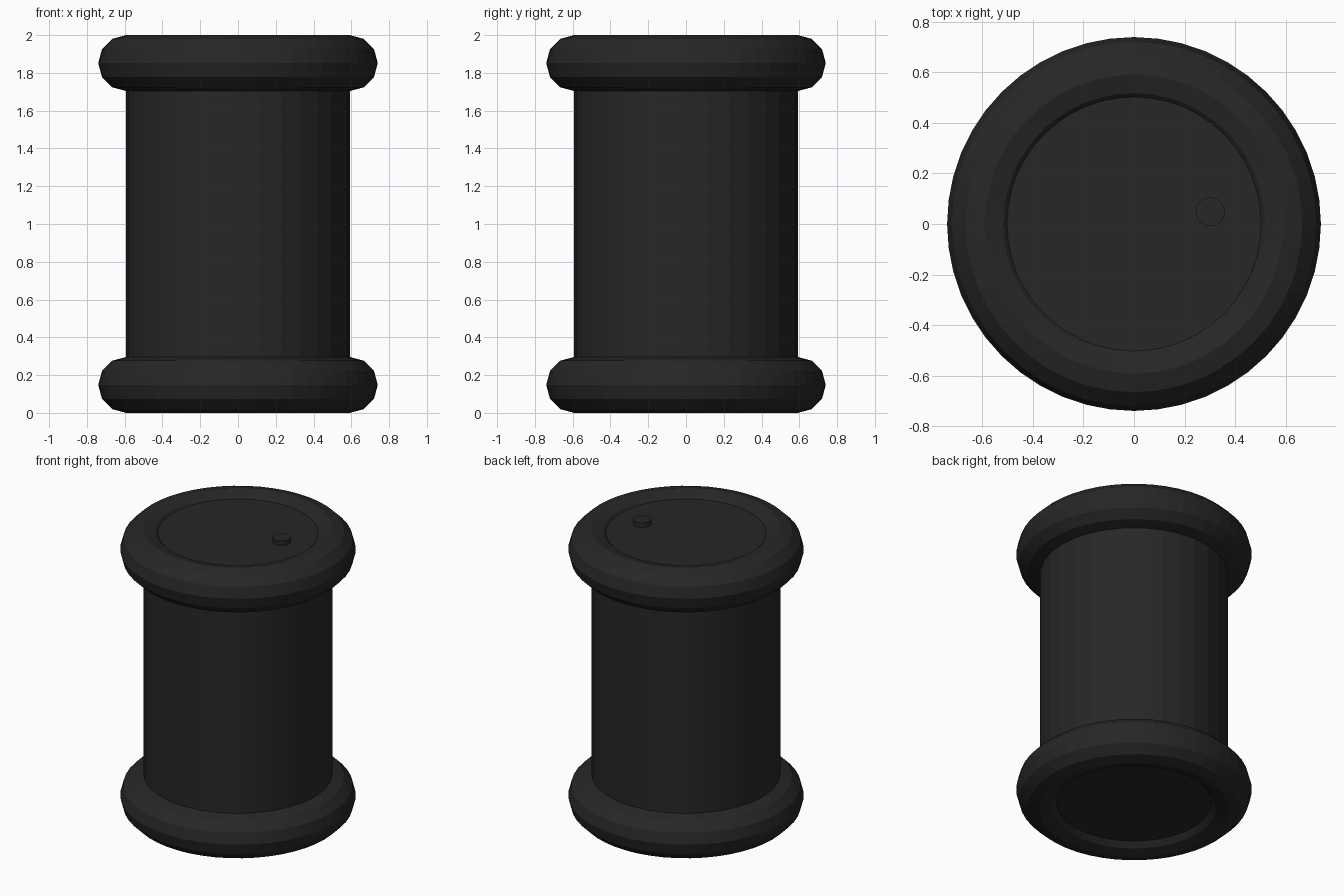
import bpy

if "Cube" in bpy.data.objects:
    bpy.data.objects.remove(bpy.data.objects["Cube"])

# One dark grey for the whole drum
dark = bpy.data.materials.new("dark grey")
dark.diffuse_color = (0.02, 0.02, 0.02, 1)
dark.use_nodes = True
dark.node_tree.nodes["Principled BSDF"].inputs["Base Color"].default_value = dark.diffuse_color


def finish(name):
    obj = bpy.context.object
    obj.name = name
    obj.data.materials.append(dark)
    return obj


def cylinder(name, radius, z0, z1, x=0, y=0, sides=32):
    bpy.ops.mesh.primitive_cylinder_add(
        vertices=sides, radius=radius, depth=z1 - z0,
        location=(x, y, (z0 + z1) / 2))
    return finish(name)


RIM = 0.148      # rim tube radius
RING = 0.592     # rim ring radius

# Rounded rims at both ends
for name, z in (("bottom_rim", RIM), ("top_rim", 2 - RIM)):
    bpy.ops.mesh.primitive_torus_add(
        major_radius=RING, minor_radius=RIM,
        major_segments=48, minor_segments=12, location=(0, 0, z))
    finish(name)

# Drum body, its underside recessed inside the bottom rim
cylinder("drum_body", 0.593, 0.054, 1.94)

# Lid set into the top rim, with a small off-centre filler cap
cylinder("lid", 0.503, 1.90, 1.965, sides=64)
cylinder("filler_cap", 0.057, 1.95, 1.997, x=0.302, y=0.048)
